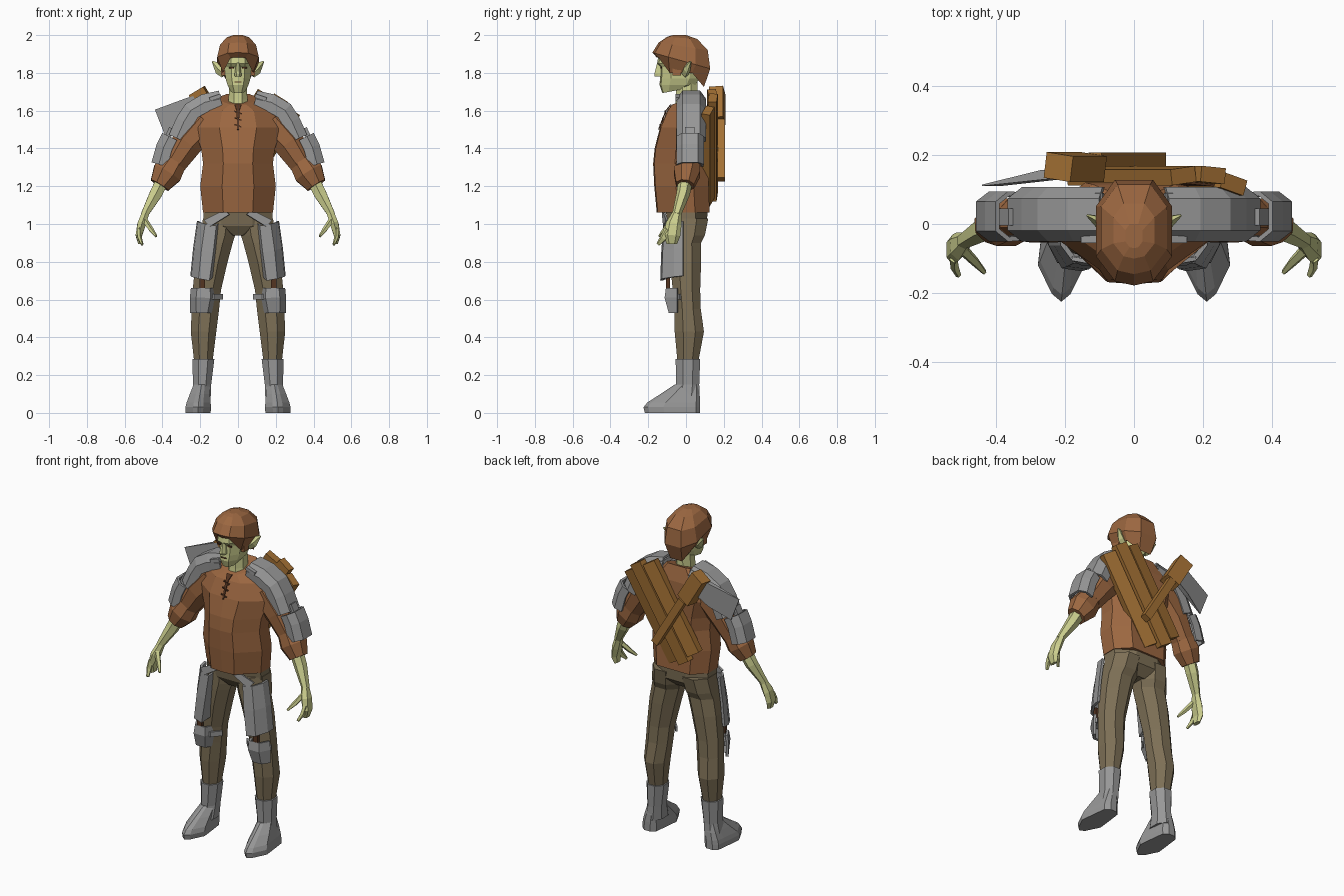
import bpy, bmesh, math
from mathutils import Vector, Matrix

if "Cube" in bpy.data.objects:
    bpy.data.objects.remove(bpy.data.objects["Cube"])


def material(name, r, g, b):
    m = bpy.data.materials.new(name)
    m.diffuse_color = (r, g, b, 1)
    m.use_nodes = True
    m.node_tree.nodes["Principled BSDF"].inputs["Base Color"].default_value = m.diffuse_color
    return m


BROWN = material("brown_cloth", .33, .135, .052)
SKIN = material("green_skin", .60, .62, .27)
TROUSER = material("trouser_drab", .205, .16, .092)
GREY = material("grey_metal", .31, .31, .31)
WOOD = material("wood", .37, .165, .035)
DARK = material("dark_brown", .09, .035, .015)


def finish(name, bm, mat, mirror=False, thick=0):
    bmesh.ops.recalc_face_normals(bm, faces=bm.faces[:])
    me = bpy.data.meshes.new(name)
    bm.to_mesh(me)
    bm.free()
    me.materials.append(mat)
    ob = bpy.data.objects.new(name, me)
    bpy.context.collection.objects.link(ob)
    if thick:
        s = ob.modifiers.new("thickness", "SOLIDIFY")
        s.thickness, s.offset = thick, 0
    if mirror:
        ob.modifiers.new("mirror", "MIRROR")
    return ob


def skin(name, rows, mat, mirror=False, closed=True, thick=0):
    """Bridge rows of points: closed capped loft, or open plate with thickness."""
    bm = bmesh.new()
    vs = [[bm.verts.new(p) for p in r] for r in rows]
    n = len(rows[0])
    for a, b in zip(vs, vs[1:]):
        for i in range(n if closed else n - 1):
            j = (i + 1) % n
            bm.faces.new((a[i], a[j], b[j], b[i]))
    if closed:
        bm.faces.new(vs[0])
        bm.faces.new(vs[-1])
    return finish(name, bm, mat, mirror, thick)


def both(half):
    return half + [(-x, y) for x, y in reversed(half) if x > 0]


OCT = [(math.cos(a) / .924, math.sin(a) / .924)
       for a in (math.pi / 8 + k * math.pi / 4 for k in range(8))]
BODY = both([(0, -1), (.42, -.96), (1, -.2), (1, .45), (.6, 1), (0, 1)])
FACE = both([(0, -1), (.5, -.92), (1, -.45), (1, .5), (.5, 1), (0, 1)])
FOOT = both([(0, -1), (.4, -.85), (1, -.3), (.8, .5), (.7, .85), (.3, 1), (0, 1)])


def stack(name, rings, pattern, mat, mirror=False):
    """Horizontal sections: z, x0, x1, y0, y1 and front-to-back rise."""
    rows = []
    for z, x0, x1, y0, y1, *t in rings:
        rise = t[0] if t else 0
        rows.append([((x0 + x1) / 2 + fx * (x1 - x0) / 2,
                      (y0 + y1) / 2 + fy * (y1 - y0) / 2, z + rise * fy)
                     for fx, fy in pattern])
    return skin(name, rows, mat, mirror)


def tube(name, path, mat, sides=8):
    """Mirrored limb: x, y, z, in-plane radius, depth radius."""
    pts = [Vector(p[:3]) for p in path]
    rows = []
    for i, p in enumerate(pts):
        t = (pts[min(i + 1, len(pts) - 1)] - pts[max(i - 1, 0)]).normalized()
        u = t.cross(Vector((0, 1, 0))).normalized()
        v = u.cross(t)
        ru, rv = path[i][3:]
        rows.append([p + u * ru * math.cos(a) + v * rv * math.sin(a)
                     for a in ((k + .5) * math.tau / sides for k in range(sides))])
    return skin(name, rows, mat, True)


def box(name, size, loc, mat, tilt=0, yaw=0, mirror=False):
    bm = bmesh.new()
    m = (Matrix.Translation(loc) @ Matrix.Rotation(math.radians(tilt), 4, 'Y')
         @ Matrix.Rotation(math.radians(yaw), 4, 'Z') @ Matrix.Diagonal((*size, 1)))
    bmesh.ops.create_cube(bm, size=1, matrix=m)
    return finish(name, bm, mat, mirror)


def pad(name, path, y, half, drop):
    """Curved arm plate swept along an outer line of x, z points."""
    rows = []
    for i, (x, z) in enumerate(path):
        a, b = path[max(i - 1, 0)], path[min(i + 1, len(path) - 1)]
        t = Vector((b[0] - a[0], 0, b[1] - a[1])).normalized()
        n = Vector((-t.z, 0, t.x))
        rows.append([Vector((x, y + fy * half, z)) - n * drop * d for fy, d in
                     ((-.95, 1), (-1, .45), (-.6, 0), (.6, 0), (1, .45), (.95, 1))])
    return skin(name, rows, GREY, True, False, .014)


# Torso shirt and rolled sleeves
stack("shirt", [(1.06, -.185, .185, -.155, .125), (1.2, -.20, .20, -.168, .12),
                (1.32, -.185, .185, -.174, .115), (1.40, -.195, .195, -.166, .115),
                (1.51, -.235, .235, -.138, .12), (1.60, -.20, .20, -.10, .115),
                (1.66, -.10, .10, -.075, .09, .028)], BODY, BROWN)
tube("sleeve", [(.17, .025, 1.54, .10, .08), (.27, .02, 1.43, .09, .08),
                (.34, .015, 1.32, .072, .065)], BROWN)
tube("rolled_cuff", [(.335, .015, 1.335, .072, .065), (.375, .005, 1.27, .085, .075),
                     (.415, -.005, 1.205, .058, .052)], BROWN)

# Neck opening and laces
skin("neck_slit", [[(-w, y, z), (w, y, z)] for w, y, z in
                   ((.018, -.080, 1.632), (.008, -.106, 1.60), (.004, -.145, 1.50))],
     DARK, closed=False, thick=.006)
for z, y in ((1.59, -.111), (1.555, -.123), (1.52, -.137)):
    box("lace", (.04, .008, .007), (0, y, z), DARK, tilt=20)

# Forearms and hands
tube("forearm", [(.39, .0, 1.25, .04, .04), (.435, -.015, 1.16, .038, .036),
                 (.495, -.05, 1.05, .022, .024)], SKIN, 6)
tube("palm", [(.488, -.047, 1.06, .022, .024), (.51, -.065, 1.0, .026, .042),
              (.525, -.075, .94, .020, .045), (.518, -.075, .895, .012, .028)], SKIN, 6)
tube("thumb", [(.495, -.075, 1.02, .016, .018), (.46, -.11, .97, .014, .014),
               (.433, -.14, .935, .007, .008)], SKIN, 5)
tube("fingers", [(.523, -.09, .965, .012, .03), (.52, -.12, .925, .012, .02),
                 (.508, -.148, .892, .008, .01)], SKIN, 5)

# Neck, head and facial features
stack("neck", [(1.6, -.06, .06, -.06, .07), (1.66, -.05, .05, -.055, .06),
               (1.76, -.045, .045, -.05, .06)], OCT, SKIN)
stack("head", [(1.705, -.038, .038, -.125, .0, .012), (1.735, -.055, .055, -.14, .05),
               (1.77, -.066, .066, -.137, .07), (1.83, -.072, .072, -.135, .08),
               (1.85, -.076, .076, -.153, .08), (1.93, -.07, .07, -.14, .08)], FACE, SKIN)
stack("nose", [(1.78, -.017, .017, -.165, -.11), (1.793, -.018, .018, -.168, -.11),
               (1.855, -.009, .009, -.152, -.11)], OCT, SKIN)
box("mouth", (.035, .006, .006), (0, -.138, 1.752), DARK)
box("eye", (.026, .006, .008), (.035, -.131, 1.828), DARK, yaw=8, mirror=True)
tube("ear", [(.065, -.005, 1.80, .032, .02), (.095, .005, 1.825, .035, .02),
             (.135, .025, 1.86, .004, .004)], SKIN, 5)

# Hair cap and sideburns
stack("hair", [(1.805, -.08, .08, -.155, .095, .082), (1.865, -.11, .11, -.178, .128, .04 * -1),
               (1.94, -.095, .095, -.145, .115, -.02), (1.985, -.06, .06, -.10, .06, -.006),
               (2.0, -.025, .025, -.07, .0)],
      FACE, BROWN).data.update()
hair = bpy.data.objects["hair"]
for v in hair.data.vertices:   # lift the fringe, lower the nape
    if v.index < len(FACE):
        v.co.z = 1.882 if v.co.y < -.1 else (1.80 if v.co.y < .05 else 1.725)
    elif v.index < 2 * len(FACE):
        v.co.z = 1.865 - .28 * (v.co.y + .025)
box("sideburn", (.02, .045, .10), (.08, -.05, 1.835), BROWN, mirror=True)

# Trousers
stack("pelvis", [(.94, -.05, .05, -.06, .06), (.99, -.185, .185, -.095, .11),
                 (1.09, -.18, .18, -.11, .115)], OCT, TROUSER)
stack("trouser_leg", [(1.03, .005, .185, -.09, .118), (.94, .015, .20, -.09, .10),
                      (.90, .028, .207, -.09, .08), (.80, .055, .225, -.085, .08),
                      (.65, .09, .24, -.07, .075), (.55, .10, .245, -.06, .078),
                      (.43, .115, .25, -.06, .095), (.27, .135, .232, -.045, .065)],
      OCT, TROUSER, True)

# Boots
stack("boot_shaft", [(.285, .125, .242, -.055, .075), (.15, .142, .238, -.052, .07),
                     (.07, .145, .25, -.08, .072)], OCT, GREY, True)
stack("boot_foot", [(.15, .15, .235, -.06, .065), (.10, .148, .255, -.135, .072),
                    (.055, .145, .272, -.205, .075), (.03, .143, .278, -.225, .075),
                    (0, .145, .278, -.218, .075)], FOOT, GREY, True)

# Leg armour
skin("thigh_plate", [[(x0, -.07, z + .01), (x0 + .015, y, z - .01), (x1 - .035, y + .008, z),
                      (x1, -.06, z + .01), (x1 + .005, -.015, z + .015)] for z, x0, x1, y in
                     ((1.0, .105, .205, -.115), (.86, .12, .225, -.125),
                      (.71, .14, .24, -.13))], GREY, True, False, .015)
skin("knee_plate", [[(x0, -.05, z), (x0 + .02, y, z), (x1 - .03, y, z), (x1, -.045, z)]
                    for z, x0, x1, y in ((.66, .132, .243, -.10), (.61, .13, .248, -.107),
                                         (.53, .145, .247, -.085))], GREY, True, False, .015)
box("knee_strap", (.03, .02, .09), (.19, -.095, .69), DARK, mirror=True)
skin("knee_band", [[(.085, -.03, z), (.13, -.08, z), (.20, -.08, z), (.246, -.03, z)]
                   for z in (.60, .63)], GREY, True, False, .012)
skin("hip_strap", [[(.18, -.10, 1.02), (.15, -.115, .985)],
                   [(.07, -.12, 1.075), (.045, -.122, 1.05)]], GREY, True, False, .012)

# Shoulder and upper arm armour
pad("shoulder_plate", [(.10, 1.70), (.19, 1.68), (.275, 1.63), (.32, 1.56), (.36, 1.47)],
    .028, .072, .09)
pad("upper_arm_plate", [(.395, 1.48), (.425, 1.42), (.452, 1.325)], .022, .066, .08)
box("arm_plate_link", (.03, .05, .07), (.365, .02, 1.475), GREY, tilt=-25 + 180, mirror=True)
skin("shoulder_strap", [[(.09, y, 1.68), (.15, y, 1.66)] for y in (-.055, .0, .09)],
     GREY, True, False, .02)

# Plank shield on the back, leaning to one side
TILT = 32
across = Matrix.Rotation(math.radians(TILT), 3, 'Y') @ Vector((1, 0, 0))
for k, length in ((-1, .57), (0, .62), (1, .57)):
    c = Vector((.065, .142 - .014 * abs(k) - .012 * k, 1.405)) + across * .086 * k
    box("shield_plank", (.083, .046, length), c, WOOD, TILT, -12 * k - 5)
box("shield_backing", (.20, .02, .5), (.065, .122, 1.405), DARK, TILT, -5)

# Axe slung over the shield
box("axe_handle", (.045, .04, .36), (-.02, .187, 1.39), WOOD, -31)
box("axe_head_block", (.09, .075, .19), (-.17, .165, 1.625), WOOD, -31, -8)
bm = bmesh.new()
front = [(-.19, .15, 1.69), (-.27, .142, 1.668), (-.44, .112, 1.605),
         (-.385, .112, 1.465), (-.26, .142, 1.53), (-.15, .15, 1.60)]
rim = [[bm.verts.new((x, y + (s if abs(x) < .3 else s * .15), z)) for x, y, z in front]
       for s in (-.014, .014)]
bm.faces.new(rim[0])
bm.faces.new(rim[1])
for i in range(6):
    j = (i + 1) % 6
    bm.faces.new((rim[0][i], rim[0][j], rim[1][j], rim[1][i]))
finish("axe_blade", bm, GREY)
